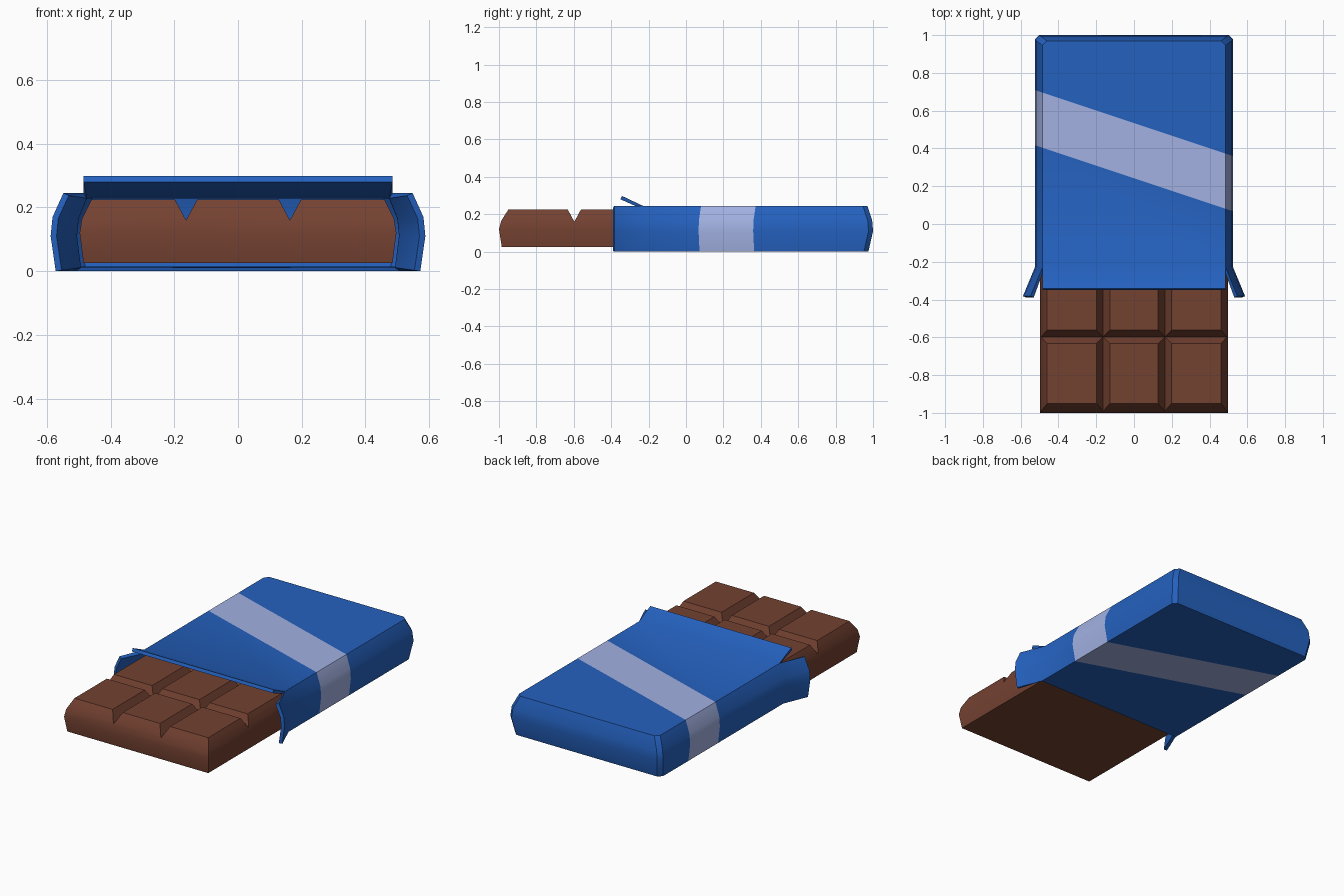
import bpy, bmesh, math
from mathutils import Vector

if "Cube" in bpy.data.objects:
    bpy.data.objects.remove(bpy.data.objects["Cube"])


def material(name, rgb):
    m = bpy.data.materials.new(name)
    m.diffuse_color = (*rgb, 1)
    m.use_nodes = True
    m.node_tree.nodes["Principled BSDF"].inputs["Base Color"].default_value = m.diffuse_color
    return m


BLUE = material("wrapper_blue", (0.018, 0.12, 0.52))
PALE = material("stripe_pale_blue", (0.36, 0.44, 0.76))
BROWN = material("chocolate_brown", (0.175, 0.054, 0.031))


def make(name, bm, *mats):
    me = bpy.data.meshes.new(name)
    bm.to_mesh(me)
    bm.free()
    ob = bpy.data.objects.new(name, me)
    bpy.context.collection.objects.link(ob)
    for m in mats:
        me.materials.append(m)
    return ob


def activate(ob):
    bpy.ops.object.select_all(action='DESELECT')
    ob.select_set(True)
    bpy.context.view_layer.objects.active = ob


def apply_mod(ob, kind, **props):
    activate(ob)
    mod = ob.modifiers.new("mod", kind)
    for k, v in props.items():
        setattr(mod, k, v)
    bpy.ops.object.modifier_apply(modifier=mod.name)


def smooth(ob):
    activate(ob)
    bpy.ops.object.shade_smooth_by_angle(angle=math.radians(30))


# chocolate bar: stacked rectangles (z, half width, front y, back y)
bm = bmesh.new()
rings = []
for z, w, f, b in [(0.025, 0.485, -0.985, 0.95), (0.12, 0.497, -1.0, 0.965),
                   (0.165, 0.49, -0.988, 0.955), (0.225, 0.46, -0.95, 0.925)]:
    rings.append([bm.verts.new(p) for p in ((-w, f, z), (w, f, z), (w, b, z), (-w, b, z))])
for lo, hi in zip(rings, rings[1:]):
    for i in range(4):
        j = (i + 1) % 4
        bm.faces.new((lo[i], lo[j], hi[j], hi[i]))
bm.faces.new(rings[0][::-1])
bm.faces.new(rings[-1])
bar = make("chocolate_bar", bm, BROWN)


# V-shaped grooves between the pieces
def groove(at, along_y):
    bm = bmesh.new()
    ends = []
    for s in (-1.5, 1.5):
        tri = [(at, 0.16), (at + 0.07, 0.29), (at - 0.07, 0.29)]
        ends.append([bm.verts.new((a, s, z) if along_y else (s, a, z)) for a, z in tri])
    for i in range(3):
        j = (i + 1) % 3
        bm.faces.new((ends[0][i], ends[0][j], ends[1][j], ends[1][i]))
    bm.faces.new(ends[0])
    bm.faces.new(ends[1])
    bmesh.ops.recalc_face_normals(bm, faces=bm.faces)
    cutter = make("groove_cutter", bm, BROWN)
    cutter.hide_render = True
    apply_mod(bar, 'BOOLEAN', operation='DIFFERENCE', object=cutter, solver='EXACT')
    bpy.data.objects.remove(cutter)


for x in (-0.163, 0.163):
    groove(x, True)
for y in (-0.597, -0.197, 0.203, 0.603):
    groove(y, False)
smooth(bar)

# wrapper sleeve: open at the front, side flaps are the first and last columns
bm = bmesh.new()
FRONT, CH = -0.23, 0.024
rings = []
for z, w, b in [(0.0, 0.509, 0.975), (0.11, 0.525, 1.0), (0.17, 0.519, 0.995), (0.245, 0.485, 0.97)]:
    pts = [(w + 0.063, -0.382), (w, FRONT), (w, b - CH), (w - CH, b)]
    pts += [(-x, y) for x, y in reversed(pts)]
    rings.append([bm.verts.new((x, y, z)) for x, y in pts])
for lo, hi in zip(rings, rings[1:]):
    for i in range(7):
        bm.faces.new((lo[i], lo[i + 1], hi[i + 1], hi[i]))
bm.faces.new(rings[0][1:7][::-1])
top = rings[-1]
bm.faces.new(top[1:7])
# lifted top flap
lip = [bm.verts.new((s * 0.485, -0.342, 0.298)) for s in (-1, 1)]
bm.faces.new((top[1], top[6], lip[0], lip[1]))
bmesh.ops.recalc_face_normals(bm, faces=bm.faces)
bm.faces.ensure_lookup_table()
if max(bm.faces, key=lambda f: f.calc_center_median().y).normal.y < 0:
    bmesh.ops.reverse_faces(bm, faces=bm.faces)

# diagonal stripe all the way round
LOW, HIGH, SLOPE = 0.242, 0.534, 0.333
for y in (LOW, HIGH):
    bmesh.ops.bisect_plane(bm, geom=bm.verts[:] + bm.edges[:] + bm.faces[:],
                           plane_co=Vector((0, y, 0)), plane_no=Vector((SLOPE, 1, 0)).normalized())
for f in bm.faces:
    c = f.calc_center_median()
    f.material_index = int(LOW < c.y + SLOPE * c.x < HIGH)
wrapper = make("wrapper", bm, BLUE, PALE)
apply_mod(wrapper, 'SOLIDIFY', thickness=0.02, offset=-1)
smooth(wrapper)
